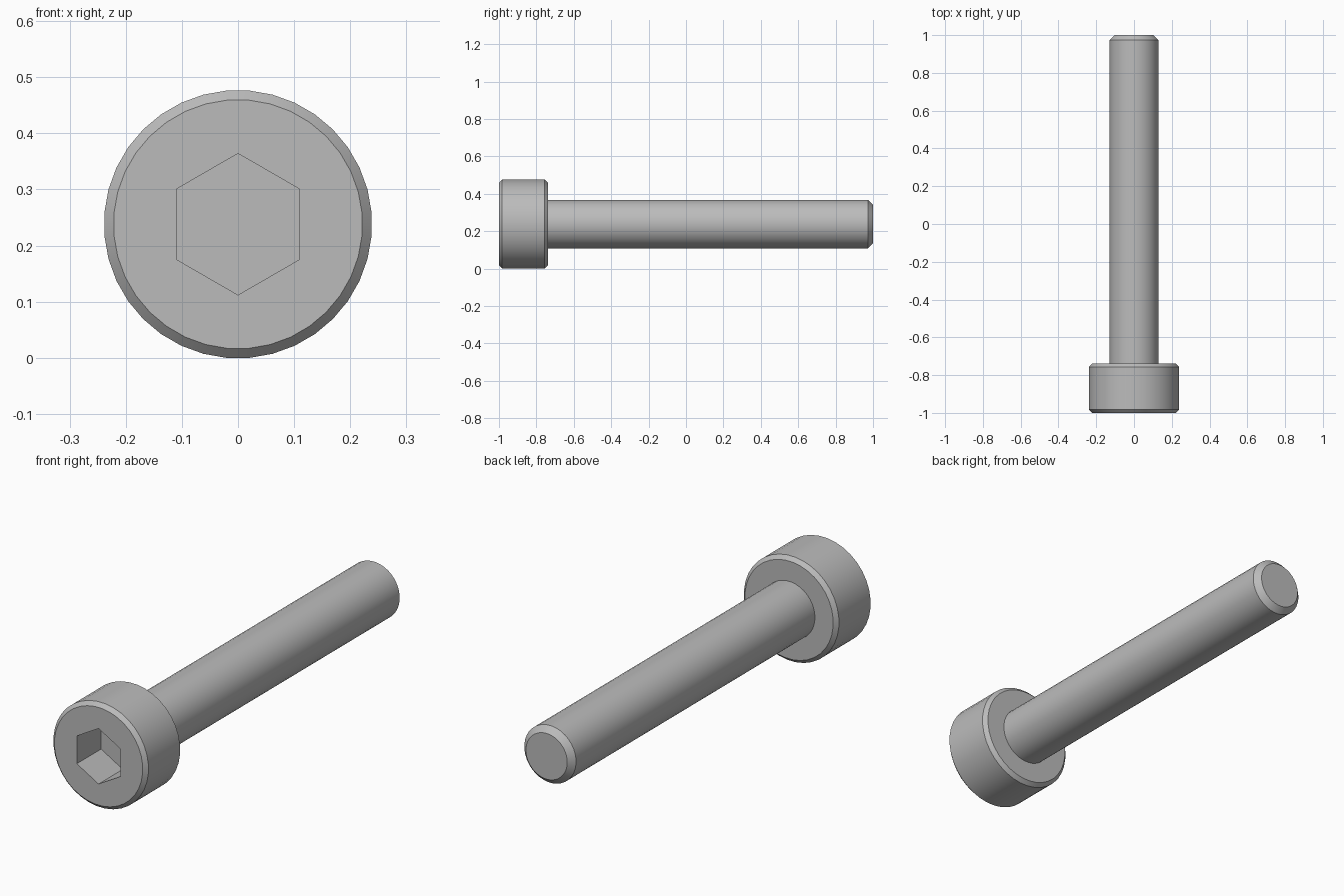
import bpy, bmesh, math

cube = bpy.data.objects.get("Cube")
if cube:
    bpy.data.objects.remove(cube, do_unlink=True)

SIDES = 36
HEAD_R, SHANK_R = 0.239, 0.13
HEAD_BACK = -0.739
AXIS_Z = HEAD_R * math.cos(math.pi / SIDES)  # head rests on a flat facet

steel = bpy.data.materials.new("grey steel")
steel.use_nodes = True
colour = (0.5, 0.5, 0.5, 1)
steel.diffuse_color = colour
steel.node_tree.nodes["Principled BSDF"].inputs["Base Color"].default_value = colour


def lathe(name, profile, sides, turn):
    """Closed solid around the y axis from (y, radius) pairs, capped at both ends."""
    bm = bmesh.new()
    rings = []
    for y, r in profile:
        angles = [turn + 2 * math.pi * i / sides for i in range(sides)]
        rings.append([bm.verts.new((r * math.cos(a), y, AXIS_Z + r * math.sin(a)))
                      for a in angles])
    for a, b in zip(rings, rings[1:]):
        for i in range(sides):
            j = (i + 1) % sides
            bm.faces.new((a[i], a[j], b[j], b[i]))
    bm.faces.new(rings[0])
    bm.faces.new(rings[-1])
    bmesh.ops.recalc_face_normals(bm, faces=bm.faces)
    mesh = bpy.data.meshes.new(name)
    bm.to_mesh(mesh)
    bm.free()
    mesh.materials.append(steel)
    obj = bpy.data.objects.new(name, mesh)
    bpy.context.collection.objects.link(obj)
    return obj


def select_only(obj):
    bpy.ops.object.select_all(action='DESELECT')
    obj.select_set(True)
    bpy.context.view_layer.objects.active = obj


half_step = math.pi / SIDES

# Head, chamfered on both rims
c = 0.017
head = lathe("head", [(-1, HEAD_R - c), (-1 + c, HEAD_R),
                      (HEAD_BACK - c, HEAD_R), (HEAD_BACK, HEAD_R - c)],
             SIDES, half_step)

# Shank, chamfered at the tip and rooted slightly inside the head
c = 0.026
shank = lathe("shank", [(HEAD_BACK - 0.02, SHANK_R), (1 - c, SHANK_R), (1, SHANK_R - c)],
              SIDES, half_step)

# Hexagonal drive socket cut into the head
cutter = lathe("socket_cutter", [(-1.1, 0.126), (-0.826, 0.126)], 6, math.pi / 6)
cutter.hide_render = True
cut = head.modifiers.new("socket", 'BOOLEAN')
cut.operation = 'DIFFERENCE'
cut.solver = 'EXACT'
cut.object = cutter
select_only(head)
bpy.ops.object.modifier_apply(modifier=cut.name)
bpy.data.objects.remove(cutter, do_unlink=True)

# Round sides smooth, rims and socket sharp
for part in (head, shank):
    select_only(part)
    bpy.ops.object.shade_smooth_by_angle(angle=math.radians(30))
